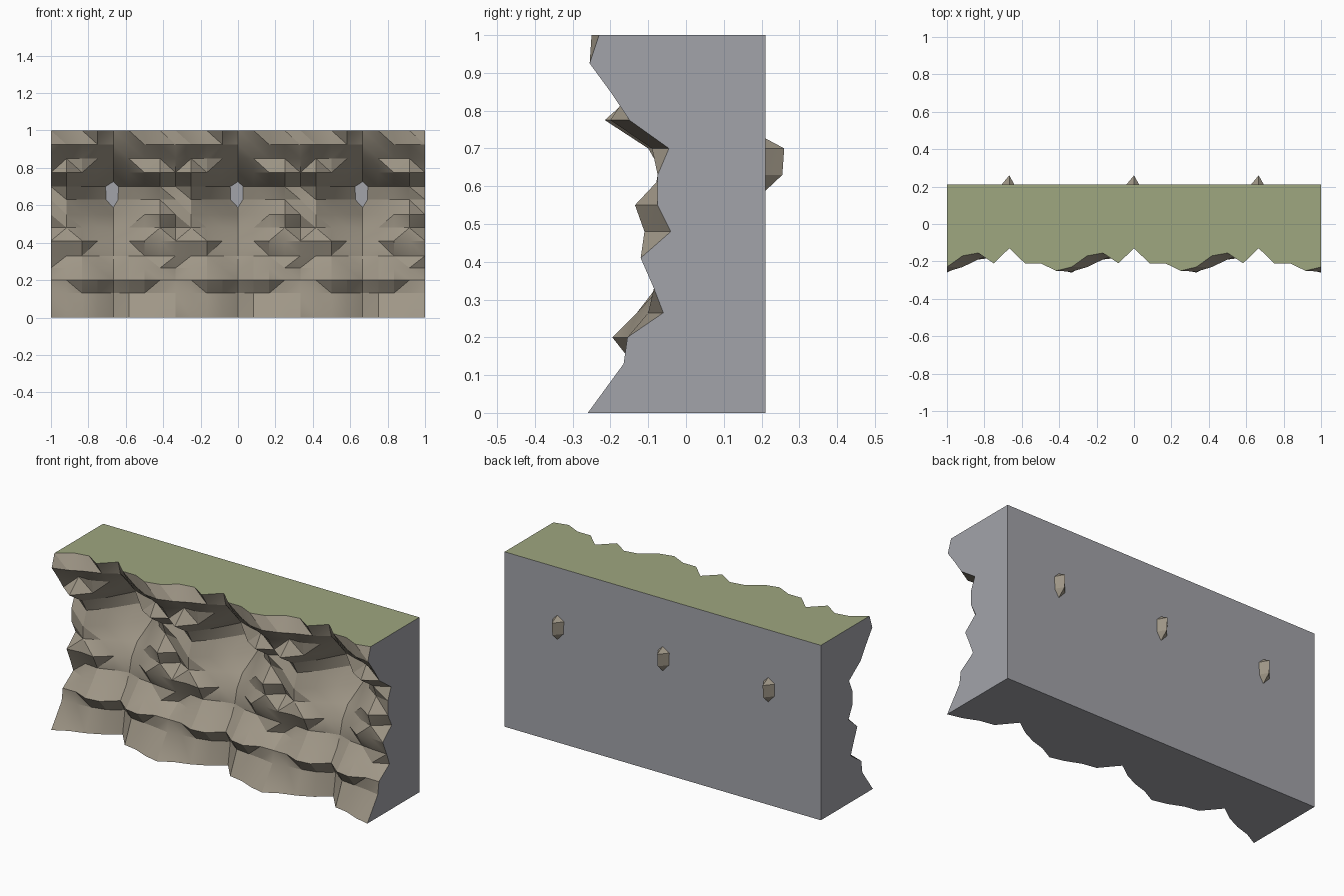
import bpy
import bmesh
import math

if "Cube" in bpy.data.objects:
    bpy.data.objects.remove(bpy.data.objects["Cube"], do_unlink=True)

REPEATS = 3        # identical rock bays side by side
BACK = 0.21        # plane of the rear wall


def make_material(name, colour):
    mat = bpy.data.materials.new(name)
    mat.use_nodes = True
    mat.diffuse_color = (*colour, 1)
    mat.node_tree.nodes["Principled BSDF"].inputs["Base Color"].default_value = (*colour, 1)
    return mat


rock = make_material("brown rock", (0.345, 0.305, 0.24))
grass = make_material("moss green top", (0.345, 0.385, 0.215))
stone = make_material("grey cut stone", (0.365, 0.37, 0.40))

# Depth profile of one bay at each height, in hundredths, from ridge to ridge
bay = {
    0.00: (-26, -21.5, -19, -15, -9, -19, -20.5, -24),
    0.13: (-16.5, -15, -14, -12, -7, -13, -14, -15),
    0.20: (-15.5, -15.5, -19, -18, -11, -18, -19.5, -15.5),
    0.265: (-6, -10, -13, -11, -6, -12, -13, -10),
    0.33: (-8.5, -7, -8, -5, -3, -6, -7, -8),
    0.41: (-12, -11, -12, -5, -1, -6, -12, -11),
    0.48: (-4, -9, -5, 0, 4, -2, -8, -11),
    0.55: (-7.5, -9, -2, 7, 17, 4, -8, -13.5),
    0.63: (-7.5, -6, 3, 16, 25.5, 11, 0, -6),
    0.70: (-4.5, -10, 1, 16, 26, 11, -1, -9),
    0.775: (-15, -21.5, -12, -1, 12, -4, -15, -20),
    0.85: (-20, -13, -13, -9, 0, -10, -13, -15),
    0.925: (-25.5, -23, -19, -16, -11, -16, -20, -24.5),
    1.00: (-23, -17, -15.5, -21, -13, -21, -21, -25),
}

# Rocky front: a grid that repeats the bay along the wall
bm = bmesh.new()
rows = []
for z, depths in bay.items():
    count = len(depths) * REPEATS
    rows.append([
        bm.verts.new((2 * i / count - 1, depths[i % len(depths)] / 100, z))
        for i in range(count + 1)
    ])

for low, high in zip(rows, rows[1:]):
    for i in range(len(low) - 1):
        bm.faces.new((low[i], low[i + 1], high[i + 1], high[i]))
bmesh.ops.triangulate(bm, faces=bm.faces[:])

# Rear corners, then the flat sides that close the block
low_left, low_right, top_left, top_right = [
    bm.verts.new((x, BACK, z)) for z in (0, 1) for x in (-1, 1)
]


def add_side(verts, slot):
    bm.faces.new(verts).material_index = slot


add_side([low_right, low_left, top_left, top_right], 2)
add_side(rows[-1] + [top_right, top_left], 1)
add_side(rows[0][::-1] + [low_left, low_right], 2)
add_side([row[0] for row in rows] + [top_left, low_left], 2)
add_side([row[-1] for row in rows[::-1]] + [low_right, top_right], 2)

mesh = bpy.data.meshes.new("cliff_block")
bm.to_mesh(mesh)
bm.free()
for mat in (rock, grass, stone):
    mesh.materials.append(mat)

cliff = bpy.data.objects.new("cliff_block", mesh)
bpy.context.collection.objects.link(cliff)
bpy.ops.object.select_all(action="DESELECT")
cliff.select_set(True)
bpy.context.view_layer.objects.active = cliff
bpy.ops.object.shade_smooth_by_angle(angle=math.radians(22))
